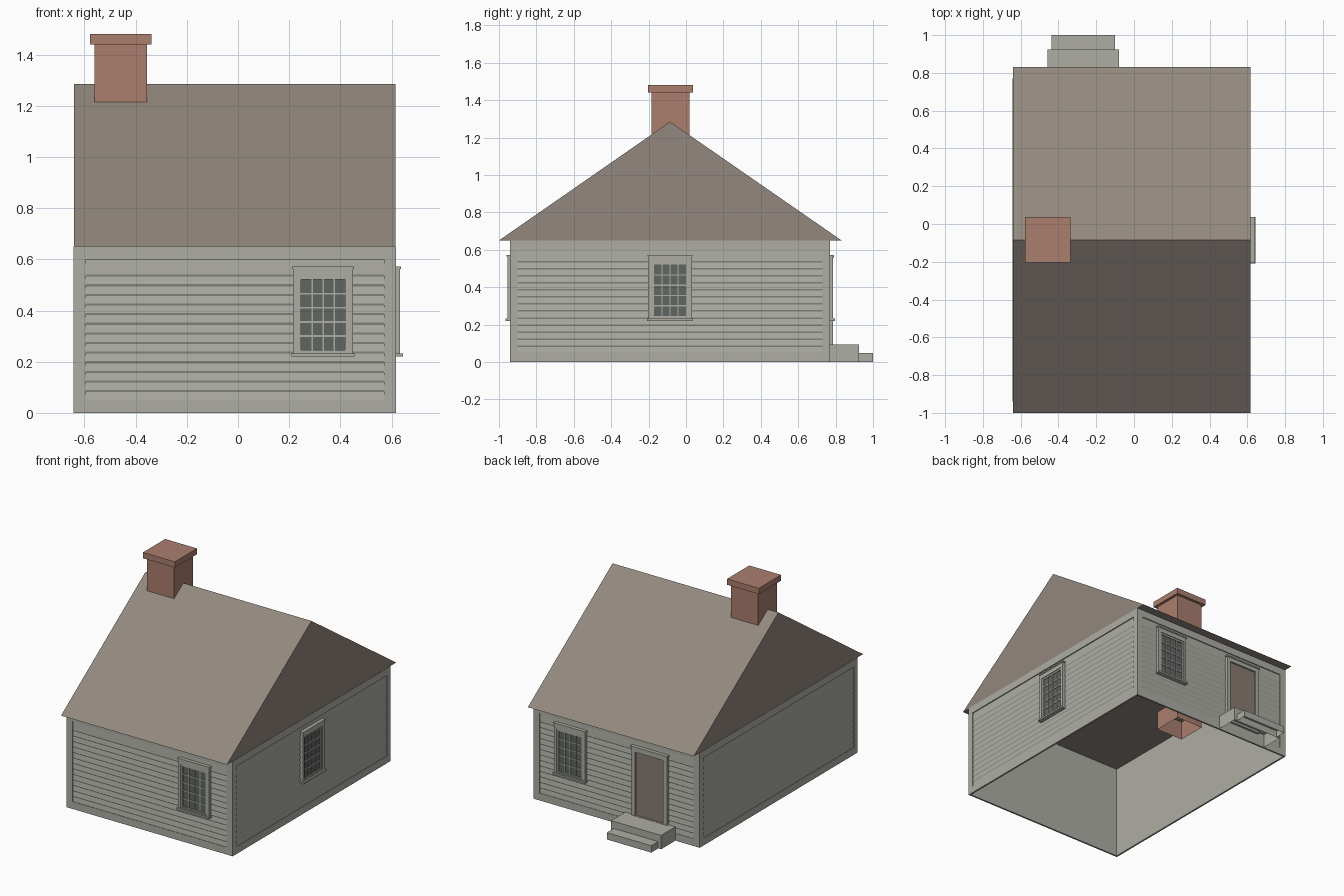
import bpy, bmesh, math
from mathutils import Matrix

cube = bpy.data.objects.get("Cube")
if cube:
    bpy.data.objects.remove(cube, do_unlink=True)


def material(name, rgb):
    m = bpy.data.materials.new(name)
    m.use_nodes = True
    m.diffuse_color = (*rgb, 1)
    bsdf = next(n for n in m.node_tree.nodes if n.type == 'BSDF_PRINCIPLED')
    bsdf.inputs["Base Color"].default_value = (*rgb, 1)
    bsdf.inputs["Roughness"].default_value = 0.9
    return m


PAINT = material("grey paint", (.42, .42, .375))
SHINGLE = material("brown shingle", (.29, .245, .212))
BRICK = material("brick", (.40, .21, .155))
GLASS = material("dark glass", (.115, .133, .122))
DOOR = material("brown door", (.25, .20, .17))


def finish(name, bm, mat, matrix=Matrix()):
    bmesh.ops.recalc_face_normals(bm, faces=bm.faces)
    mesh = bpy.data.meshes.new(name)
    bm.to_mesh(mesh)
    bm.free()
    mesh.materials.append(mat)
    ob = bpy.data.objects.new(name, mesh)
    ob.matrix_world = matrix
    bpy.context.collection.objects.link(ob)
    return ob


def boxes(name, mat, spans, matrix=Matrix(), open_ends=()):
    """Boxes from (x0, x1, y0, y1, z0, z1); open_ends lists end faces left out."""
    bm = bmesh.new()
    for x0, x1, y0, y1, z0, z1 in spans:
        m = (Matrix.Translation(((x0 + x1) / 2, (y0 + y1) / 2, (z0 + z1) / 2))
             @ Matrix.Diagonal((x1 - x0, y1 - y0, z1 - z0, 1)))
        bmesh.ops.create_cube(bm, size=1, matrix=m)
    bm.normal_update()
    cut = [f for f in bm.faces if round(f.normal.z) in open_ends and abs(f.normal.z) > .9]
    bmesh.ops.delete(bm, geom=cut, context='FACES')
    return finish(name, bm, mat, matrix)


def prism(name, mat, profile, x0, x1, matrix=Matrix()):
    """Extrude a (y, z) profile along x."""
    bm = bmesh.new()
    face = bm.faces.new([bm.verts.new((x0, y, z)) for y, z in profile])
    ext = bmesh.ops.extrude_face_region(bm, geom=[face])["geom"]
    moved = [v for v in ext if isinstance(v, bmesh.types.BMVert)]
    bmesh.ops.translate(bm, verts=moved, vec=(x1 - x0, 0, 0))
    return finish(name, bm, mat, matrix)


def ring(u, w, wi, y0, y1, z0, z1, zi0, zi1):
    """Four boards around an opening."""
    return [(u - w, u - wi, y0, y1, z0, z1), (u + wi, u + w, y0, y1, z0, z1),
            (u - wi, u + wi, y0, y1, z0, zi0), (u - wi, u + wi, y0, y1, zi1, z1)]


# Wall shell: local x runs along the wall, local y points outward
CX, CY, HX, HY = -.0125, -.085, .6305, .855
EAVE, THICK, PITCH = .65, .012, .0376


def wall(name, angle, dist, half, panel):
    m = (Matrix.Translation((CX, CY, 0)) @ Matrix.Rotation(angle, 4, 'Z')
         @ Matrix.Translation((0, dist, 0)))
    boxes(name + "_trim_boards", PAINT,
          ring(0, half, panel, -THICK, 0, 0, EAVE, .05, .60), m)
    # Clapboards, each with a small slanted lip
    profile = [(-THICK, .05), (-.003, .05)]
    for i in range(13):
        z = .085 + i * PITCH
        profile += [(-.007, z - .004), (-.003, z + .004)]
    profile += [(-.007, .60), (-THICK, .60)]
    prism(name + "_clapboards", PAINT, profile, -panel, panel, m)
    return m


def window(name, u, m):
    boxes(name + "_glass", GLASS, [(u - .09, u + .09, -.004, .004, .24, .525)], m)
    boxes(name + "_casing", PAINT,
          ring(u, .117, .098, -.008, .015, .23, .565, .237, .533), m)
    boxes(name + "_cap", PAINT, [(u - .121, u + .121, -.005, .019, .563, .572)], m)
    boxes(name + "_sill", PAINT, [(u - .123, u + .123, -.005, .026, .22, .232)], m)
    # Sash and glazing bars, four panes by five
    bars = ring(u, .098, .086, -.006, .010, .237, .533, .245, .521)
    for i in range(1, 4):
        c = u - .086 + i * .172 / 4
        bars.append((c - .0032, c + .0032, 0, .009, .245, .521))
    for i in range(1, 5):
        c = .245 + i * .276 / 5
        bars.append((u - .086, u + .086, 0, .0085, c - .0035, c + .0035))
    boxes(name + "_sash", PAINT, bars, m)


front = wall("front_wall", math.pi, HY, HX - THICK, .5825)
back = wall("back_wall", 0, HY, HX - THICK, .5825)
left = wall("left_wall", -math.pi / 2, HX, HY, .815)
right = wall("right_wall", math.pi / 2, HX, HY, .815)

window("front_window", -.345, front)
window("back_window", .345, back)
window("left_window", 0, left)

# Back door with casing and header
du = -.27 - CX
boxes("door_panel", DOOR, [(du - .106, du + .106, -.010, .004, .09, .535)], back)
boxes("door_casing", PAINT,
      ring(du, .135, .106, -.008, .015, .08, .562, .097, .532), back)
boxes("door_cap", PAINT, [(du - .14, du + .14, -.005, .02, .56, .57)], back)

# Back steps, hollow underneath
boxes("upper_step", PAINT, [(-.459, -.08, .77, .925, 0, .095)], open_ends=(-1,))
boxes("lower_step", PAINT, [(-.437, -.10, .925, 1.0, 0, .047)], open_ends=(-1,))

# Gable roof, solid with a flat soffit
prism("gable_roof", SHINGLE, [(-1.0, EAVE), (.832, EAVE), (CY, 1.285)], -.641, .616)

# Chimney with a wider cap, shaft open at the bottom
boxes("chimney_shaft", BRICK, [(-.56, -.355, -.185, .018, .52, 1.45)], open_ends=(-1, 1))
boxes("chimney_cap", BRICK, [(-.578, -.337, -.203, .037, 1.44, 1.48)])
